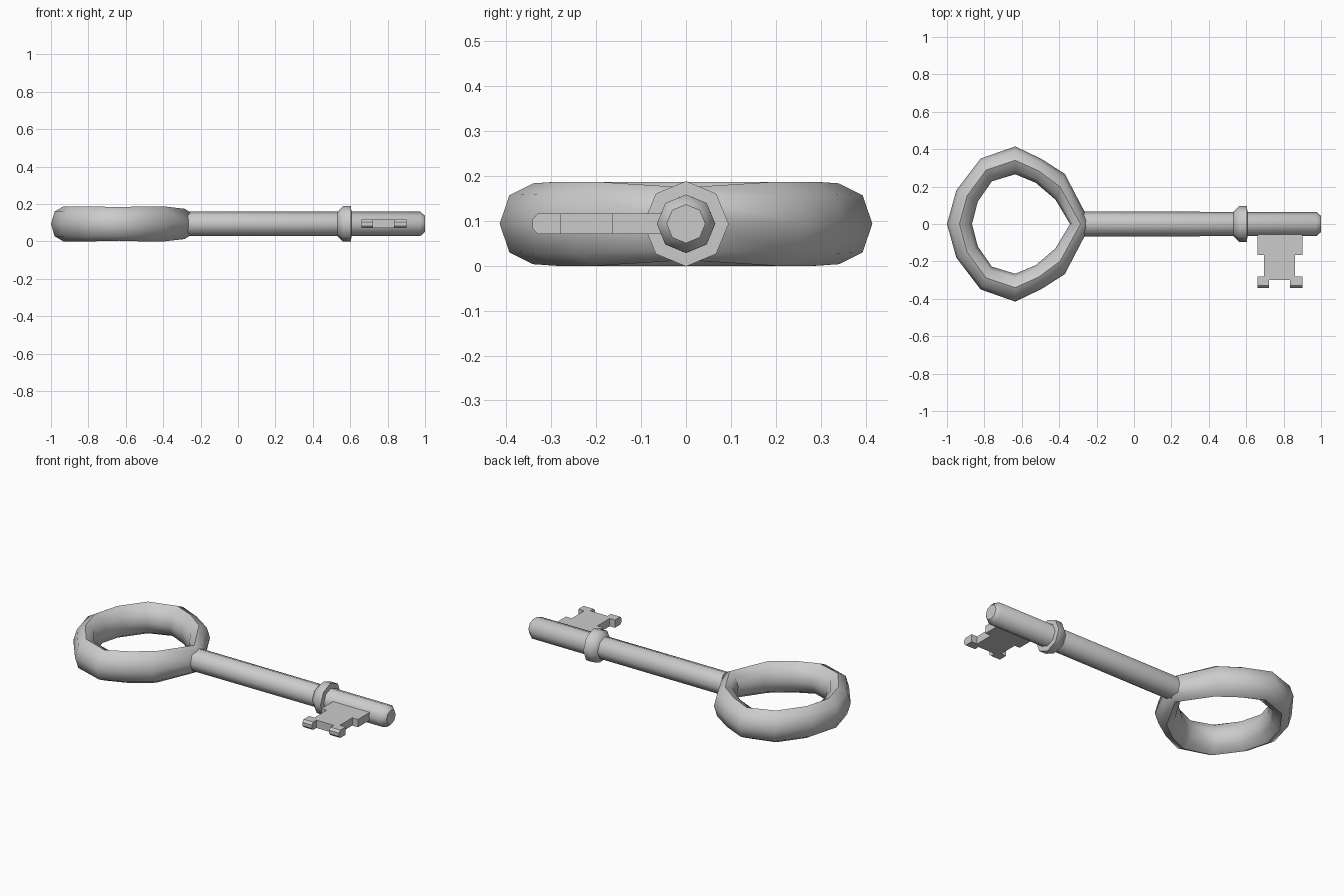
import bpy, bmesh, math

if "Cube" in bpy.data.objects:
    bpy.data.objects.remove(bpy.data.objects["Cube"])

ZC = 0.0935  # height of the key's centre plane


def finish(name, bm, smooth=None):
    bmesh.ops.recalc_face_normals(bm, faces=bm.faces)
    mesh = bpy.data.meshes.new(name)
    bm.to_mesh(mesh)
    bm.free()
    ob = bpy.data.objects.new(name, mesh)
    bpy.context.collection.objects.link(ob)
    if smooth:
        bpy.ops.object.select_all(action='DESELECT')
        ob.select_set(True)
        bpy.context.view_layer.objects.active = ob
        bpy.ops.object.shade_smooth_by_angle(angle=math.radians(smooth))
    return ob


def skin(bm, loops, closed):
    """Join successive vertex loops with quads; cap the ends if open."""
    rings = [[bm.verts.new(p) for p in loop] for loop in loops]
    n = len(rings[0])
    for i in range(len(rings) if closed else len(rings) - 1):
        a, b = rings[i], rings[(i + 1) % len(rings)]
        for j in range(n):
            k = (j + 1) % n
            bm.faces.new((a[j], a[k], b[k], b[j]))
    if not closed:
        bm.faces.new(rings[0])
        bm.faces.new(rings[-1])


def lathe(name, profile):
    """Eight-sided solid around the x axis from (x, radius) pairs."""
    bm = bmesh.new()
    angles = [math.tau * i / 8 for i in range(8)]
    skin(bm, [[(x, r * math.cos(t), ZC + r * math.sin(t)) for t in angles]
              for x, r in profile], False)
    return finish(name, bm, 50)


# bow: oval section swept around the handle; outer xy, inner xy, half height
half = [
    ((-1.00, 0.00), (-0.866, 0.00), 0.0935),
    ((-0.95, 0.18), (-0.835, 0.12), 0.0935),
    ((-0.82, 0.35), (-0.76, 0.228), 0.0935),
    ((-0.635, 0.415), (-0.635, 0.266), 0.0900),
    ((-0.495, 0.348), (-0.525, 0.22), 0.0935),
    ((-0.37, 0.268), (-0.42, 0.13), 0.0935),
    ((-0.23, 0.00), (-0.342, 0.00), 0.0810),
]
mirrored = [((o[0], -o[1]), (i[0], -i[1]), h) for o, i, h in half[-2:0:-1]]
loops = []
for o, i, h in half + mirrored:
    loop = []
    for k in range(8):
        t = math.tau * k / 8
        f = 0.5 + 0.5 * math.cos(t)
        loop.append((i[0] + (o[0] - i[0]) * f, i[1] + (o[1] - i[1]) * f,
                     ZC + h * math.sin(t)))
    loops.append(loop)
bm = bmesh.new()
skin(bm, loops, True)
finish("bow_ring", bm, 50)

# shaft with chamfered tip, and its collar
lathe("shaft", [(-0.28, 0.066), (0.975, 0.065), (1.0, 0.043)])
lathe("collar", [(0.53, 0.064), (0.562, 0.095), (0.605, 0.095), (0.606, 0.06)])

# bit: outline extruded through the centre plane
outline = [(0.66, -0.03), (0.66, -0.165), (0.695, -0.165), (0.695, -0.28),
           (0.66, -0.28), (0.66, -0.33), (0.722, -0.33), (0.722, -0.30),
           (0.835, -0.30), (0.835, -0.33), (0.90, -0.33), (0.90, -0.28),
           (0.862, -0.28), (0.862, -0.165), (0.90, -0.165), (0.90, -0.03)]
T = 0.023
bm = bmesh.new()
skin(bm, [[(x, y, ZC + s * T) for x, y in outline] for s in (-1, 1)], False)
finish("bit", bm)

# chamfered ends of the two teeth
for name, x0, x1 in (("tooth_left", 0.66, 0.722), ("tooth_right", 0.835, 0.90)):
    section = [(-0.32, -T), (-0.33, -T), (-0.342, -0.01),
               (-0.342, 0.01), (-0.33, T), (-0.32, T)]
    bm = bmesh.new()
    skin(bm, [[(x, y, ZC + z) for y, z in section] for x in (x0, x1)], False)
    finish(name, bm)
